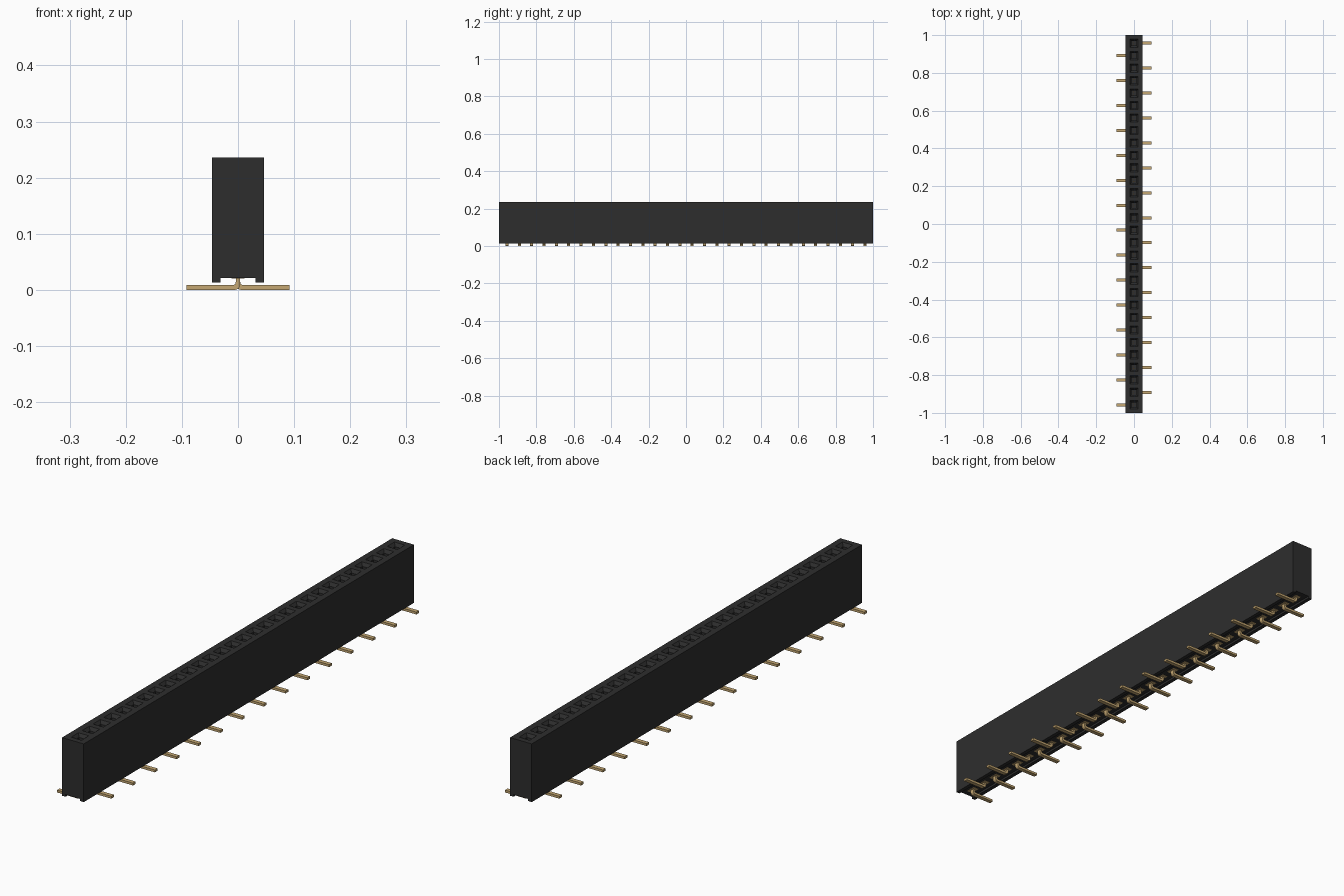
import bpy
import bmesh
import math

if "Cube" in bpy.data.objects:
    bpy.data.objects.remove(bpy.data.objects["Cube"], do_unlink=True)

COUNT, PITCH = 30, 0.066
HALF_X, TOP, BOTTOM, SLOT = 0.046, 0.236, 0.013, 0.021
RAIL_X = 0.031


def material(name, rgb, rough):
    m = bpy.data.materials.new(name)
    m.use_nodes = True
    m.diffuse_color = (*rgb, 1)
    b = m.node_tree.nodes["Principled BSDF"]
    b.inputs["Base Color"].default_value = (*rgb, 1)
    b.inputs["Roughness"].default_value = rough
    return m


black = material("black plastic", (0.027, 0.027, 0.027), 0.6)
gold = material("gold metal", (0.56, 0.39, 0.17), 0.4)


def finish(bm, name, mat):
    bmesh.ops.remove_doubles(bm, verts=bm.verts, dist=1e-5)
    bmesh.ops.recalc_face_normals(bm, faces=bm.faces)
    me = bpy.data.meshes.new(name)
    bm.to_mesh(me)
    bm.free()
    me.materials.append(mat)
    ob = bpy.data.objects.new(name, me)
    bpy.context.collection.objects.link(ob)
    return ob


def ring(bm, hx, y0, y1, z):
    return [bm.verts.new(p) for p in
            ((-hx, y0, z), (hx, y0, z), (hx, y1, z), (-hx, y1, z))]


def bridge(bm, a, b):
    n = len(a)
    for i in range(n):
        bm.faces.new((a[i], a[(i + 1) % n], b[(i + 1) % n], b[i]))


def extrude_profile(bm, points, y0, y1):
    a, b = ([bm.verts.new((x, y, z)) for x, z in points] for y in (y0, y1))
    bridge(bm, a, b)
    bm.faces.new(a)
    bm.faces.new(b)


def box(bm, hx, y0, y1, z0, z1):
    extrude_profile(bm, [(-hx, z0), (hx, z0), (hx, z1), (-hx, z1)], y0, y1)


pins = [(COUNT / 2 - 0.5 - i) * PITCH for i in range(COUNT)]

# Housing: slotted underside profile run along y, with the top left open
bm = bmesh.new()
outline = [(-HALF_X, TOP), (-HALF_X, BOTTOM), (-RAIL_X, BOTTOM), (-RAIL_X, SLOT),
           (RAIL_X, SLOT), (RAIL_X, BOTTOM), (HALF_X, BOTTOM), (HALF_X, TOP)]
extrude_profile(bm, outline, -1, 1)
bmesh.ops.delete(bm, geom=[f for f in bm.faces
                           if min(v.co.z for v in f.verts) > TOP - 0.001],
                 context='FACES_ONLY')
# Top cells, each with a square funnel leading into a deep socket
for y in pins:
    h = PITCH / 2
    levels = [ring(bm, HALF_X, y - h, y + h, TOP)]
    for r, z in ((0.022, TOP), (0.013, TOP - 0.012), (0.013, 0.06)):
        levels.append(ring(bm, r, y - r, y + r, z))
    for a, b in zip(levels, levels[1:]):
        bridge(bm, a, b)
    bm.faces.new(levels[-1])
# Plain margins at both ends of the top
for s in (-1, 1):
    bm.faces.new(ring(bm, HALF_X, s * COUNT * PITCH / 2, s, TOP))
finish(bm, "housing", black)

# Spring contacts inside the sockets, with a base plate in the slot
bm = bmesh.new()
for y in pins:
    for s in (-1, 1):
        box(bm, 0.006, y + s * 0.006 - 0.0015, y + s * 0.006 + 0.0015, 0.055, 0.19)
    box(bm, 0.012, y - 0.02, y + 0.02, SLOT - 0.0008, SLOT + 0.004)
finish(bm, "contacts", gold)


# Bent lead profile: short stem, rounded heel, flat foot
def lead_profile(side):
    pts = [(-0.004, SLOT + 0.002)]
    for k in range(5):
        a = math.pi + k * math.pi / 8
        pts.append((0.006 + 0.010 * math.cos(a), 0.010 + 0.010 * math.sin(a)))
    pts += [(0.092, 0), (0.092, 0.009), (0.008, 0.009)]
    pts += [(0.005, 0.0105), (0.004, 0.014), (0.004, SLOT + 0.002)]
    return [(side * x, z) for x, z in pts]


# Leads alternate from side to side
for name, start, side in (("left_leads", 0, 1), ("right_leads", 1, -1)):
    bm = bmesh.new()
    for y in pins[start::2]:
        extrude_profile(bm, lead_profile(side), y - 0.008, y + 0.008)
    finish(bm, name, gold)
